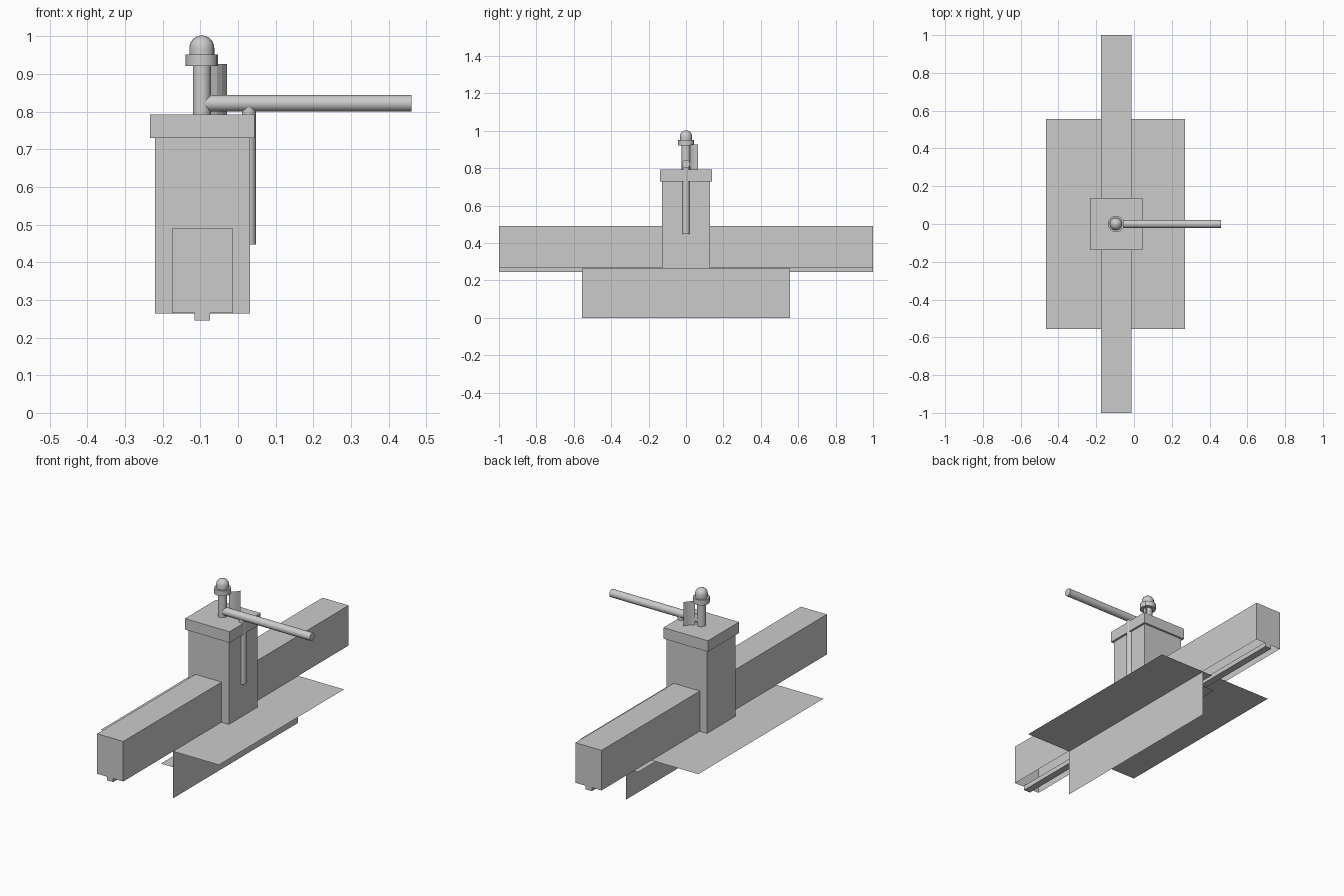
import bpy, bmesh, math
from mathutils import Vector

if "Cube" in bpy.data.objects:
    bpy.data.objects.remove(bpy.data.objects["Cube"])


def mesh_object(name, verts, faces):
    me = bpy.data.meshes.new(name)
    me.from_pydata(verts, [], faces)
    ob = bpy.data.objects.new(name, me)
    bpy.context.collection.objects.link(ob)
    return ob


def box(name, lo, hi, open_bottom=False):
    bm = bmesh.new()
    bmesh.ops.create_cube(bm, size=1)
    for v in bm.verts:
        v.co = Vector([lo[i] if v.co[i] < 0 else hi[i] for i in range(3)])
    if open_bottom:
        bm.normal_update()
        down = [f for f in bm.faces if f.normal.z < -0.5]
        bmesh.ops.delete(bm, geom=down, context='FACES_ONLY')
    ob = mesh_object(name, [], [])
    bm.to_mesh(ob.data)
    bm.free()
    return ob


def smooth(ob):
    bpy.ops.object.select_all(action='DESELECT')
    ob.select_set(True)
    bpy.context.view_layer.objects.active = ob
    bpy.ops.object.shade_smooth_by_angle(angle=math.radians(40))


def rod(name, a, b, r, sides=16):
    a, b = Vector(a), Vector(b)
    bpy.ops.mesh.primitive_cylinder_add(
        vertices=sides, radius=r, depth=(b - a).length, location=(a + b) / 2,
        rotation=(b - a).to_track_quat('Z', 'Y').to_euler())
    ob = bpy.context.object
    ob.name = name
    smooth(ob)
    return ob


def lathe(name, profile, centre, sides=16):
    # profile of (radius, z), closed at the axis
    verts, faces = [], []
    for r, z in profile:
        for k in range(sides):
            t = 2 * math.pi * k / sides
            verts.append((centre[0] + r * math.cos(t), centre[1] + r * math.sin(t), z))
    for i in range(len(profile) - 1):
        for k in range(sides):
            j = (k + 1) % sides
            faces.append((i * sides + k, i * sides + j, (i + 1) * sides + j, (i + 1) * sides + k))
    faces.append(tuple(reversed(range(sides))))
    faces.append(tuple(range(len(verts) - sides, len(verts))))
    ob = mesh_object(name, verts, faces)
    smooth(ob)
    return ob


# Long wall, hollow underneath, with a rail along its underside
box("wall", (-0.175, -1, 0.265), (-0.013, 1, 0.49), open_bottom=True)
box("under_rail", (-0.115, -1, 0.245), (-0.075, 1, 0.272))

# Thin ground sheets
L = 0.555
mesh_object("ground_sheet", [(-0.465, -L, 0.264), (0.27, -L, 0.264), (0.27, L, 0.264), (-0.465, L, 0.264)],
            [(0, 1, 2, 3)])
mesh_object("drop_sheet", [(-0.015, -L, 0), (-0.015, L, 0), (-0.015, L, 0.264), (-0.015, -L, 0.264)],
            [(0, 1, 2, 3)])
mesh_object("ledge_sheet", [(-0.09, -L, 0.175), (-0.015, -L, 0.175), (-0.015, L, 0.175), (-0.09, L, 0.175)],
            [(0, 1, 2, 3)])

# Pillar and cap
box("pillar", (-0.22, -0.127, 0.264), (0.032, 0.127, 0.73))
box("pillar_cap", (-0.233, -0.138, 0.73), (0.044, 0.138, 0.792))

# Post with collar and domed top
PX = -0.096
rod("post", (PX, 0, 0.79), (PX, 0, 0.925), 0.024)
rod("post_collar", (PX, 0, 0.921), (PX, 0, 0.951), 0.043)
dome = [(0.033, 0.95)]
for i in range(7):
    t = math.pi / 2 * i / 6
    dome.append((max(0.033 * math.cos(t), 0.001), 0.969 + 0.033 * math.sin(t)))
lathe("post_dome", dome, (PX, 0))

# Horizontal arm and hanging pipe
rod("arm", (PX, 0, 0.822), (0.461, 0, 0.822), 0.022)
rod("down_pipe", (0.029, 0, 0.447), (0.029, 0, 0.822), 0.019)

# Thin bent plate behind the post
path = [(-0.072, 0.022), (-0.056, 0.03), (-0.042, 0.044), (-0.029, 0.064)]
verts = [(x, y, z) for z in (0.79, 0.926) for x, y in path]
n = len(path)
mesh_object("bent_plate", verts, [(i, i + 1, n + i + 1, n + i) for i in range(n - 1)])
